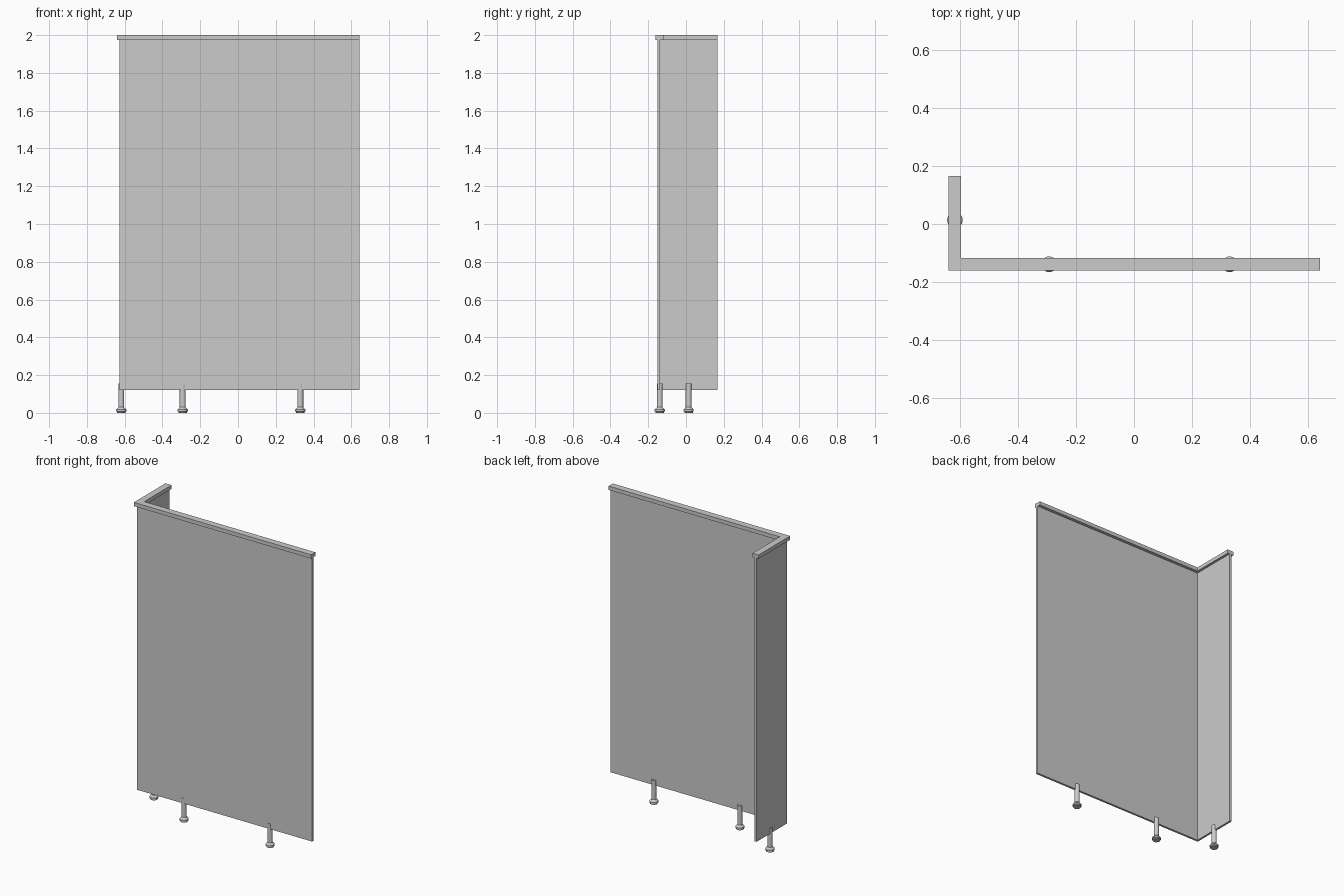
import bpy, bmesh, math

if "Cube" in bpy.data.objects:
    bpy.data.objects.remove(bpy.data.objects["Cube"])


def l_prism(name, x0, x1, y0, y1, t, z0, z1):
    """Extrude an L-shaped outline: long leg along x, short leg along y."""
    outline = [(x0, y0), (x1, y0), (x1, y0 + t), (x0 + t, y0 + t), (x0 + t, y1), (x0, y1)]
    bm = bmesh.new()
    face = bm.faces.new([bm.verts.new((x, y, z0)) for x, y in outline])
    new = bmesh.ops.extrude_face_region(bm, geom=[face])["geom"]
    bmesh.ops.translate(bm, vec=(0, 0, z1 - z0),
                        verts=[g for g in new if isinstance(g, bmesh.types.BMVert)])
    bmesh.ops.recalc_face_normals(bm, faces=bm.faces[:])
    return add_object(name, bm)


def add_object(name, bm):
    mesh = bpy.data.meshes.new(name)
    bm.to_mesh(mesh)
    bm.free()
    obj = bpy.data.objects.new(name, mesh)
    bpy.context.collection.objects.link(obj)
    return obj


def foot(name, x, y, sides=24):
    """Turned adjustable foot: pad, flange, cone and post."""
    profile = [(0.023, 0), (0.023, 0.006), (0.027, 0.008), (0.027, 0.017),
               (0.0155, 0.030), (0.0155, 0.155)]
    bm = bmesh.new()
    rings = []
    for r, z in profile:
        rings.append([bm.verts.new((r * math.cos(i * math.tau / sides),
                                    r * math.sin(i * math.tau / sides), z))
                      for i in range(sides)])
    for a, b in zip(rings, rings[1:]):
        for i in range(sides):
            j = (i + 1) % sides
            bm.faces.new((a[i], a[j], b[j], b[i]))
    bm.faces.new(rings[0][::-1])
    bm.faces.new(rings[-1])
    obj = add_object(name, bm)
    obj.location = (x, y, 0)
    bpy.ops.object.select_all(action='DESELECT')
    obj.select_set(True)
    bpy.context.view_layer.objects.active = obj
    bpy.ops.object.shade_smooth_by_angle(angle=math.radians(25))


# Thin folded partition panel
l_prism("partition_panel", -0.627, 0.642, -0.151, 0.166, 0.014, 0.12, 1.98)

# Wider rail capping the top edge
l_prism("top_rail", -0.641, 0.642, -0.161, 0.166, 0.044, 1.975, 2.0)

# Feet gripping the lower edge
for name, x, y in (("front_foot_left", -0.293, -0.139),
                   ("front_foot_right", 0.330, -0.139),
                   ("side_foot", -0.618, 0.014)):
    foot(name, x, y)
